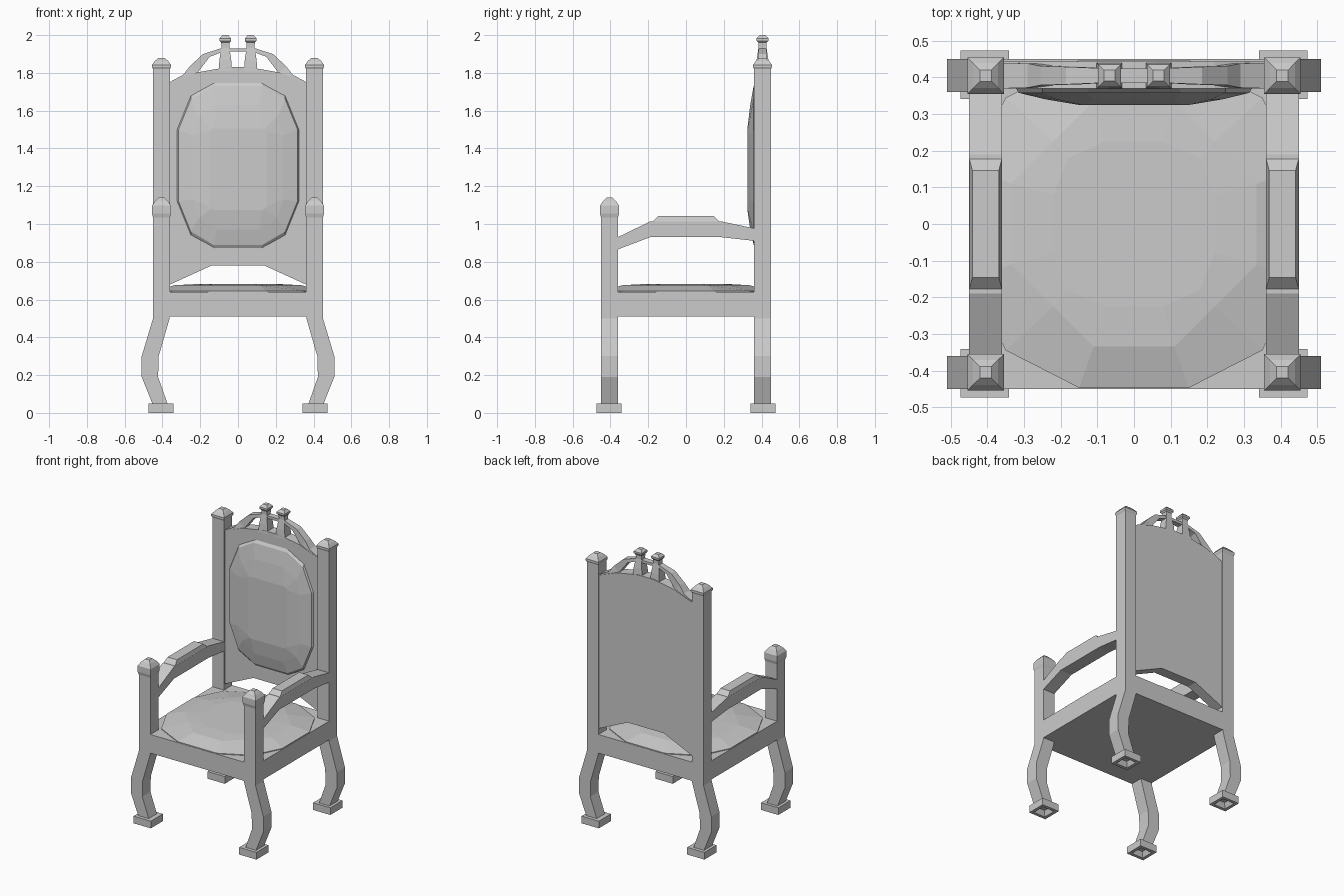
import bpy, bmesh

if "Cube" in bpy.data.objects:
    bpy.data.objects.remove(bpy.data.objects["Cube"])

SIDES = (("left", -1), ("right", 1))
ENDS = (("front", -1), ("back", 1))


def finish(name, bm):
    bmesh.ops.recalc_face_normals(bm, faces=bm.faces)
    me = bpy.data.meshes.new(name)
    bm.to_mesh(me)
    bm.free()
    ob = bpy.data.objects.new(name, me)
    bpy.context.collection.objects.link(ob)
    return ob


def loft(name, rings):
    """Skin a stack of equal-length rings and close both ends."""
    bm = bmesh.new()
    vs = [[bm.verts.new(p) for p in r] for r in rings]
    n = len(vs[0])
    for a, b in zip(vs, vs[1:]):
        for i in range(n):
            j = (i + 1) % n
            bm.faces.new((a[i], a[j], b[j], b[i]))
    bm.faces.new(vs[0])
    bm.faces.new(vs[-1])
    return finish(name, bm)


def box(name, x0, x1, y0, y1, z0, z1):
    return loft(name, [[(x0, y0, z), (x1, y0, z), (x1, y1, z), (x0, y1, z)]
                       for z in (z0, z1)])


def turned(name, cx, cy, profile):
    """Square-section post from (half width, height) pairs."""
    return loft(name, [[(cx - h, cy - h, z), (cx + h, cy - h, z),
                        (cx + h, cy + h, z), (cx - h, cy + h, z)]
                       for h, z in profile])


def mirrored(pts):
    """Complete a right-half outline (bottom centre to top centre) to both sides."""
    return pts + [(-x, z) for x, z in reversed(pts)]


def plate(name, pts, y0, y1):
    return loft(name, [[(x, y, z) for x, z in pts] for y in (y0, y1)])


def quad_ring(corner):
    """Mirror one quadrant of points into a closed loop."""
    r = corner[::-1]
    return (corner + [(x, -y) for x, y in r]
            + [(-x, -y) for x, y in corner] + [(-x, y) for x, y in r])


# Seat frame and faceted cushion
box("seat_frame", -.45, .45, -.45, .45, .51, .64)
cushion = [([(.15, .447), (.35, .345), (.447, .15)], .635),
           ([(.15, .447), (.35, .345), (.447, .15)], .645),
           ([(.11, .335), (.22, .225), (.335, .11)], .676),
           ([(.08, .225), (.18, .18), (.22, .08)], .682)]
loft("seat_cushion", [[(x, y, z) for x, y in quad_ring(c)] for c, z in cushion])

C, H = .405, .045
for end, sy in ENDS:
    for side, sx in SIDES:
        tag = end + "_" + side
        # Bowed leg: inner and outer x at each height
        loft("leg_" + tag, [[(sx * a, sy * .36, z), (sx * b, sy * .36, z),
                             (sx * b, sy * .45, z), (sx * a, sy * .45, z)]
                            for a, b, z in ((.37, .45, .04), (.423, .51, .19),
                                            (.42, .51, .30), (.362, .45, .50),
                                            (.36, .45, .52))])
        # Block foot with a hollow underside
        f = .0665
        turned("foot_" + tag, sx * .407, sy * .407,
               [(.03, .035), (.045, .0), (f, 0), (f, .05), (.03, .05)])
        # Upright and pointed cap
        top = [(H, 1.035), (.05, 1.055), (.05, 1.097), (.034, 1.122), (.016, 1.14)]
        if sy > 0:
            top = [(H, 1.82), (.05, 1.83), (.05, 1.843), (.034, 1.864), (.016, 1.88)]
        turned("post_" + tag, sx * C, sy * C, [(H, .63)] + top)

# Arched armrests with a raised pad
for side, sx in SIDES:
    path = ((-.37, .862, .926), (-.19, .93, 1.013), (.19, .93, 1.013), (.37, .91, .975))
    loft("armrest_" + side, [[(sx * .36, y, a), (sx * .45, y, a),
                              (sx * .45, y, b), (sx * .36, y, b)]
                             for y, a, b in path])
    loft("arm_pad_" + side, [[(sx * (C - w), -l, z), (sx * (C + w), -l, z),
                              (sx * (C + w), l, z), (sx * (C - w), l, z)]
                             for w, l, z in ((H, .18, 1.01), (.036, .146, 1.042))])

# Backrest panel with an arched lower edge
plate("back_panel", mirrored([(.14, .78), (.37, .675), (.37, 1.745), (.22, 1.802), (.06, 1.83)]),
      .37, .443)

# Faceted padding on the backrest, mirrored about its centre height
pad = [([(.12, .445), (.25, .375), (.325, .19)], .375, 1.31),
       ([(.13, .42), (.25, .35), (.315, .19)], .358, 1.31),
       ([(.11, .33), (.21, .27), (.24, .17)], .340, 1.30),
       ([(.13, .215), (.14, .21), (.15, .20)], .325, 1.29)]
loft("back_padding", [[(x, y, cz + z) for x, z in quad_ring(c)] for c, y, cz in pad])

# Openwork crest: one arch strip carried by two finials
upper = [(.36, 1.752), (.29, 1.79), (.255, 1.835), (.185, 1.90), (.09, 1.93)]
lower = [(.36, 1.735), (.25, 1.775), (.215, 1.80), (.15, 1.885), (.08, 1.912)]
hi = upper + [(-x, z) for x, z in reversed(upper)]
lo = lower + [(-x, z) for x, z in reversed(lower)]
loft("crest_arch", [[(a, .405 - d, az), (a, .405 + d, az), (b, .405 + d, bz), (b, .405 - d, bz)]
                    for (a, az), (b, bz), d in
                    zip(hi, lo, [.035, .033, .026, .024, .02, .02, .024, .026, .033, .035])])
for side, sx in SIDES:
    turned("crest_finial_" + side, sx * .067, .405,
           [(.036, 1.81), (.031, 1.87), (.021, 1.935), (.022, 1.96),
            (.031, 1.97), (.031, 1.983), (.015, 2.0)])
